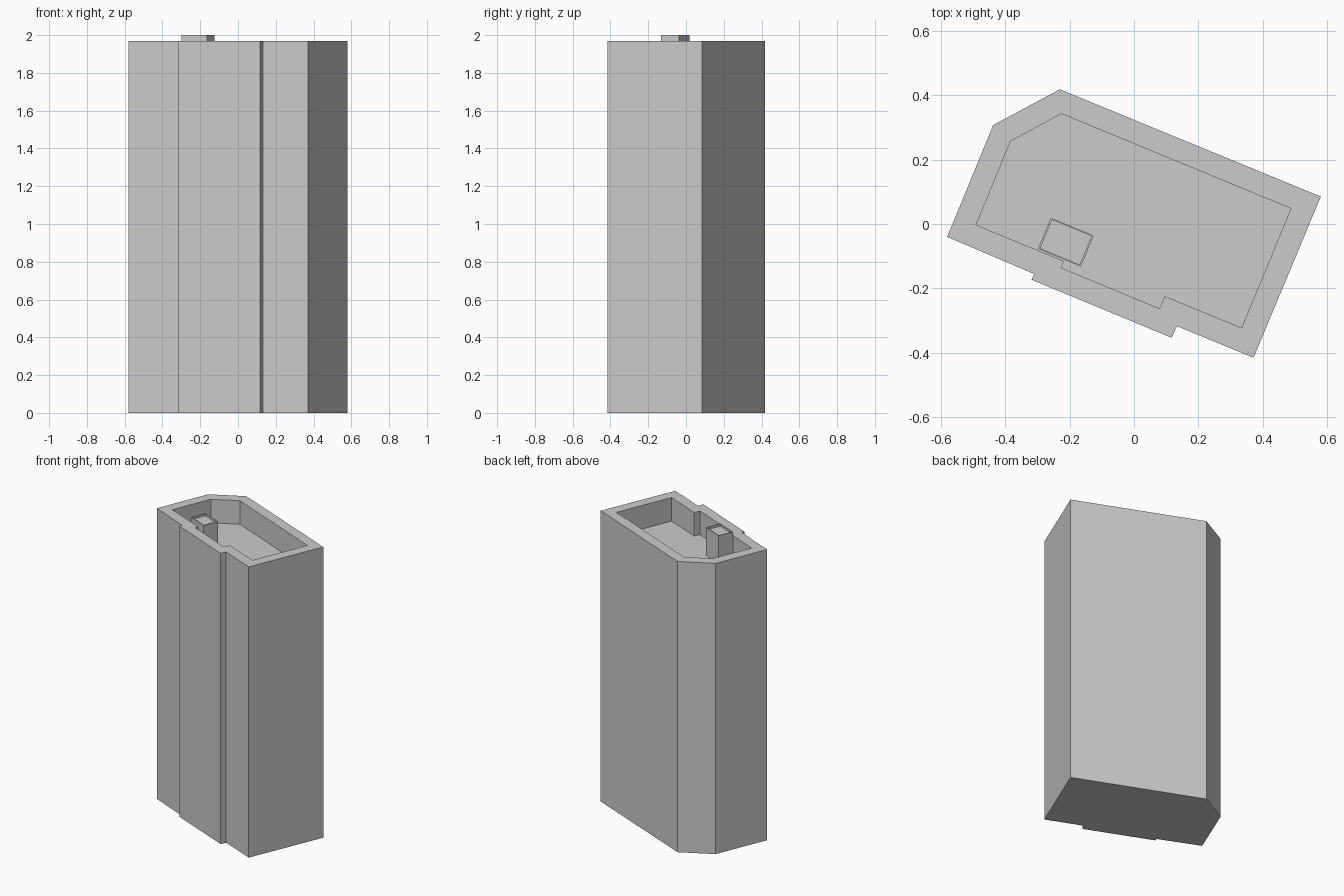
import bpy
import bmesh
from mathutils import Vector

cube = bpy.data.objects.get("Cube")
if cube:
    bpy.data.objects.remove(cube, do_unlink=True)

# Single concrete grey
grey = bpy.data.materials.new("concrete_grey")
grey.use_nodes = True
grey.diffuse_color = (0.6, 0.6, 0.6, 1)
bsdf = next(n for n in grey.node_tree.nodes if n.type == 'BSDF_PRINCIPLED')
bsdf.inputs["Base Color"].default_value = grey.diffuse_color


def recessed_prism(name, outer, inner, base, top, floor):
    """Solid prism whose top is sunk inside the inner outline down to floor."""
    bm = bmesh.new()
    rings = [[bm.verts.new((x, y, z)) for x, y in outline]
             for outline, z in ((outer, base), (outer, top), (inner, top), (inner, floor))]
    count = len(outer)
    for low, high in zip(rings, rings[1:]):
        for i in range(count):
            j = (i + 1) % count
            bm.faces.new((low[i], low[j], high[j], high[i]))
    bm.faces.new(rings[0][::-1])
    bm.faces.new(rings[-1])
    bmesh.ops.recalc_face_normals(bm, faces=bm.faces)
    mesh = bpy.data.meshes.new(name)
    bm.to_mesh(mesh)
    bm.free()
    mesh.materials.append(grey)
    obj = bpy.data.objects.new(name, mesh)
    bpy.context.collection.objects.link(obj)
    return obj


# Tower block: outer walls, parapet and sunken roof
ROOF, PARAPET = 1.81, 1.97
wall_outline = [(-0.58, -0.04), (-0.31, -0.155), (-0.318, -0.173),
                (0.117, -0.353), (0.133, -0.317), (0.371, -0.415),
                (0.58, 0.085), (-0.23, 0.418), (-0.437, 0.307)]
parapet_outline = [(-0.49, -0.003), (-0.218, -0.115), (-0.226, -0.136),
                   (0.079, -0.262), (0.095, -0.224), (0.334, -0.322),
                   (0.487, 0.048), (-0.225, 0.342), (-0.383, 0.257)]
recessed_prism("tower_block", wall_outline, parapet_outline, 0, PARAPET, ROOF)

# Rooftop shaft with a thin raised lip
shaft = [Vector(p) for p in ((-0.298, -0.077), (-0.165, -0.132),
                             (-0.125, -0.036), (-0.258, 0.019))]
centre = sum(shaft, Vector((0, 0))) / 4
shaft_inner = [centre + (p - centre) * 0.92 for p in shaft]
recessed_prism("roof_shaft", shaft, shaft_inner, ROOF, 2.0, 1.985)
